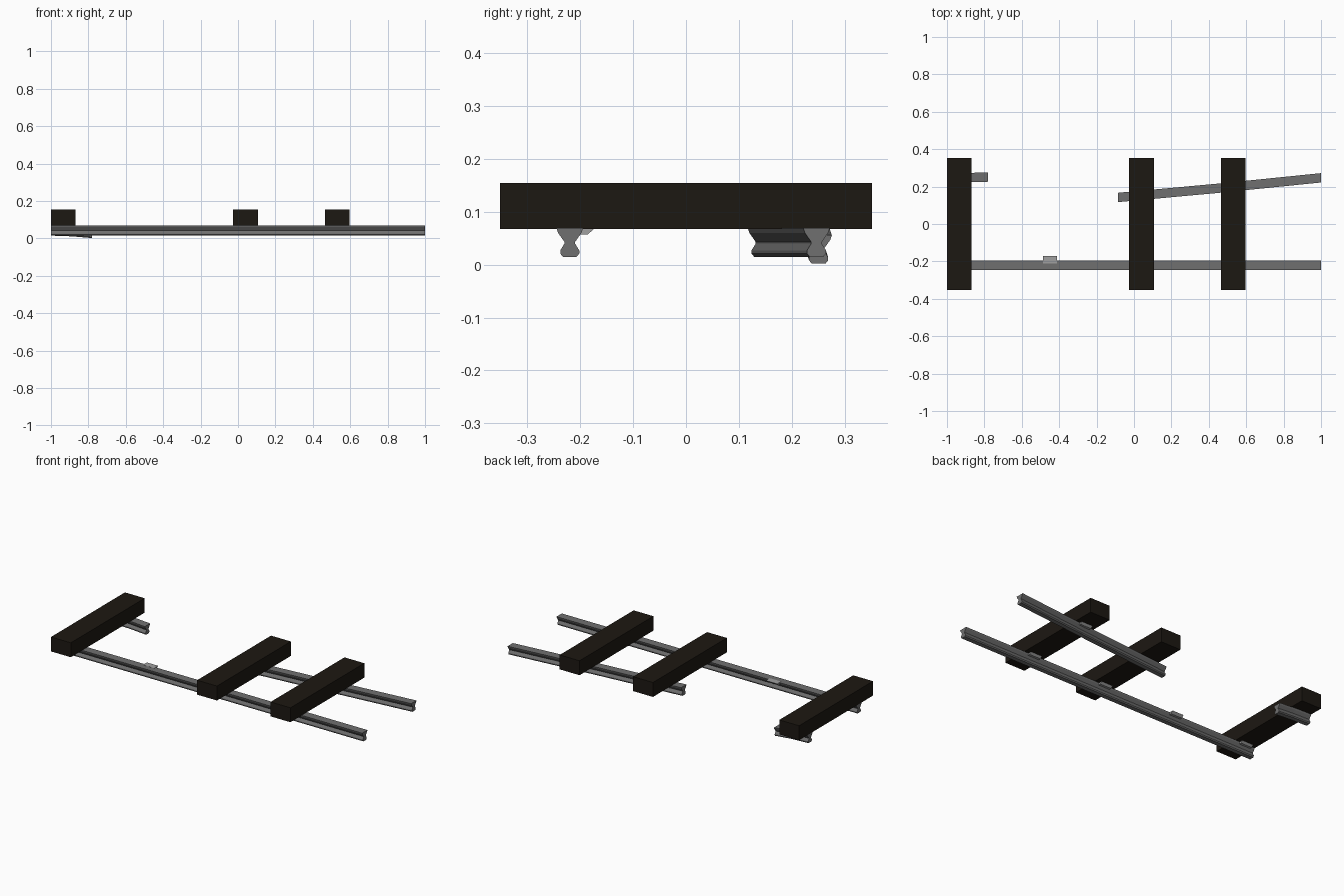
import bpy, bmesh

if "Cube" in bpy.data.objects:
    bpy.data.objects.remove(bpy.data.objects["Cube"])

def material(name, rgb):
    m = bpy.data.materials.new(name)
    m.diffuse_color = (*rgb, 1)
    m.use_nodes = True
    m.node_tree.nodes["Principled BSDF"].inputs["Base Color"].default_value = m.diffuse_color
    return m

wood = material("dark_wood", (0.012, 0.009, 0.006))
steel = material("steel", (0.16, 0.16, 0.16))
clip_grey = material("clip_steel", (0.35, 0.35, 0.35))

def loft(name, sections, mat):
    """Join matching cross-section loops and cap both ends."""
    bm = bmesh.new()
    rings = [[bm.verts.new(p) for p in s] for s in sections]
    n = len(rings[0])
    for a, b in zip(rings, rings[1:]):
        for i in range(n):
            j = (i + 1) % n
            bm.faces.new((a[i], a[j], b[j], b[i]))
    bm.faces.new(rings[0])
    bm.faces.new(rings[-1])
    bmesh.ops.recalc_face_normals(bm, faces=bm.faces)
    mesh = bpy.data.meshes.new(name)
    bm.to_mesh(mesh)
    bm.free()
    mesh.materials.append(mat)
    ob = bpy.data.objects.new(name, mesh)
    bpy.context.collection.objects.link(ob)
    return ob

# Half profile of an upturned rail: foot on top, waist, rounded head below
half = [(0.025, 0.069), (0.022, 0.060), (0.010, 0.043), (0.010, 0.040),
        (0.018, 0.027), (0.018, 0.021), (0.013, 0.015)]
profile = half + [(-y, z) for y, z in reversed(half)]

def rail(name, path):
    """path: (x, centre y, z offset, roll shear) stations."""
    loft(name, [[(x, cy + y, z + dz + roll * y) for y, z in profile]
                for x, cy, dz, roll in path], steel)

rail("straight_rail", [(-1, -0.22, 0, 0), (1, -0.22, 0, 0)])
rail("bent_rail", [(-0.085, 0.142, 0, 0), (0.45, 0.191, 0, 0), (1, 0.247, 0, 0)])
rail("broken_rail", [(-1, 0.247, 0, 0), (-0.89, 0.248, -0.004, 0), (-0.78, 0.251, -0.013, 0)])

# Sleepers
for i, x in enumerate((-0.935, 0.04, 0.53)):
    loft(f"sleeper_{i + 1}",
         [[(x + dx, y, z) for dx, z in ((-0.066, 0.068), (0.066, 0.068),
                                        (0.066, 0.155), (-0.066, 0.155))]
          for y in (-0.352, 0.352)], wood)

# Wedge clips holding the rail foot
clip_profile = [(0.010, 0.069), (0.048, 0.069), (0.034, 0.056), (0.019, 0.056)]

def clip(name, x, cy):
    loft(name, [[(x + dx, cy + y, z + 0.001) for y, z in clip_profile]
                for dx in (-0.0375, 0.0375)], clip_grey)

for i, x in enumerate((-0.935, -0.45, 0.04, 0.53)):
    clip(f"rail_clip_{i + 1}", x, -0.22)
clip("bent_rail_clip", 0.53, 0.199)
